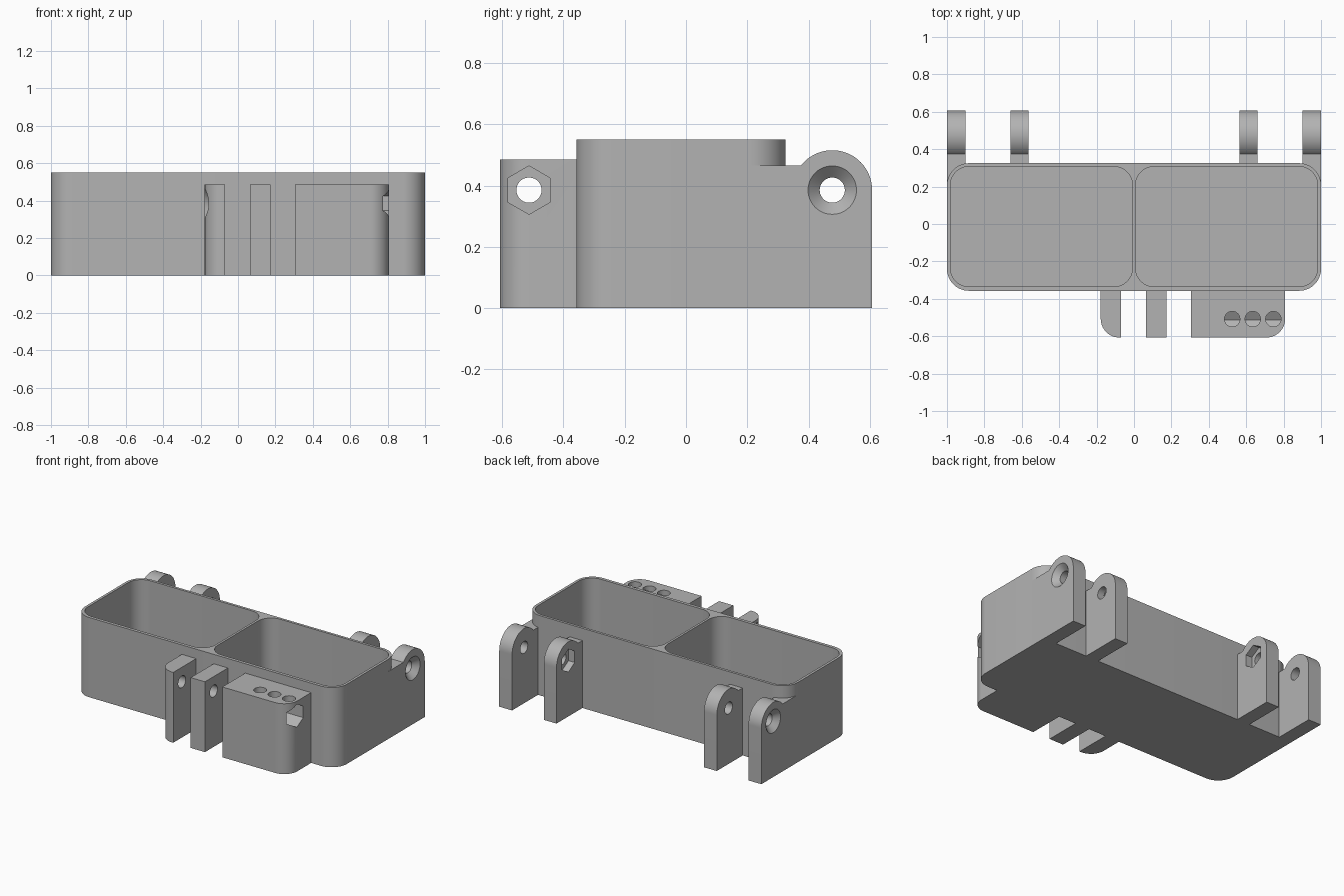
import bpy, bmesh
from math import sin, cos, pi, asin

cube = bpy.data.objects.get("Cube")
if cube:
    bpy.data.objects.remove(cube)

grey = bpy.data.materials.new("plain grey")
grey.use_nodes = True
COLOUR = (0.45, 0.45, 0.45, 1)
grey.diffuse_color = COLOUR
grey.node_tree.nodes["Principled BSDF"].inputs["Base Color"].default_value = COLOUR


def arc(cx, cy, r, a0, a1, n):
    return [(cx + r * cos(a0 + (a1 - a0) * i / n), cy + r * sin(a0 + (a1 - a0) * i / n))
            for i in range(n + 1)]


def ring(cx, cy, r, n=48, start=0):
    return arc(cx, cy, r, start, start + 2 * pi, n)[:-1]


def rounded_rect(x0, x1, y0, y1, radii):
    """Corner radii run from lower left, anticlockwise; zero gives a square corner."""
    corners = [(x0, y0, 1, 1), (x1, y0, -1, 1), (x1, y1, -1, -1), (x0, y1, 1, -1)]
    pts = []
    for k, ((x, y, sx, sy), r) in enumerate(zip(corners, radii)):
        a = pi + k * pi / 2
        pts += arc(x + sx * r, y + sy * r, r, a, a + pi / 2, 16) if r else [(x, y)]
    return pts


def loft(name, axis, a, b, start, end=None):
    """Solid between two matching outlines, along x (outline y, z) or z (outline x, y)."""
    place = (lambda p, t: (t, p[0], p[1])) if axis == "x" else (lambda p, t: (p[0], p[1], t))
    bm = bmesh.new()
    low = [bm.verts.new(place(p, a)) for p in start]
    high = [bm.verts.new(place(p, b)) for p in (end or start)]
    bm.faces.new(low)
    bm.faces.new(high)
    for i in range(len(low)):
        j = (i + 1) % len(low)
        bm.faces.new((low[i], low[j], high[j], high[i]))
    bmesh.ops.recalc_face_normals(bm, faces=bm.faces)
    mesh = bpy.data.meshes.new(name)
    bm.to_mesh(mesh)
    bm.free()
    mesh.materials.append(grey)
    ob = bpy.data.objects.new(name, mesh)
    bpy.context.collection.objects.link(ob)
    return ob


def finish(ob, cutters):
    """Cut the part, then smooth its curved faces."""
    bpy.ops.object.select_all(action="DESELECT")
    ob.select_set(True)
    bpy.context.view_layer.objects.active = ob
    for c in cutters:
        mod = ob.modifiers.new("cut", "BOOLEAN")
        mod.operation, mod.solver, mod.object = "DIFFERENCE", "EXACT", c
        bpy.ops.object.modifier_apply(modifier=mod.name)
    bpy.ops.object.shade_smooth_by_angle(angle=pi / 6)


# Shared sizes
HOLE_Z, HOLE_R, WIDE_R, SINK = 0.385, 0.041, 0.079, 0.037
BACK_Y, FRONT_Y = 0.477, -0.512


def countersink(y, x, side):
    over = 0.01
    wide = WIDE_R + (WIDE_R - HOLE_R) * over / SINK
    return loft("cutter", "x", x - side * SINK, x + side * over,
                ring(y, HOLE_Z, HOLE_R), ring(y, HOLE_Z, wide))


def nut_pocket(y, x0, x1):
    return loft("cutter", "x", x0, x1, ring(y, HOLE_Z, WIDE_R, 6, pi / 6))


# Cutters for the two compartments and the two pin bores
cavities = [loft("cutter", "z", 0.03, 0.7,
                 rounded_rect(*sorted((s * 0.008, s * 0.982)), -0.335, 0.307, [0.1] * 4))
            for s in (-1, 1)]
back_bore = loft("cutter", "x", -1.1, 1.1, ring(BACK_Y, HOLE_Z, HOLE_R))
front_bore = loft("cutter", "x", -1.1, 1.1, ring(FRONT_Y, HOLE_Z, HOLE_R))
cutters = cavities + [back_bore, front_bore]

# Tray with two compartments
tray = loft("tray_body", "z", 0, 0.55, rounded_rect(-1, 1, -0.357, 0.325, [0.117] * 4))
finish(tray, cavities)


# Rounded hinge lugs on the back
def lug_outline(y0):
    r, neck = 0.13, 0.465
    stop = pi - asin((neck - HOLE_Z) / r)
    return [(y0, 0), (BACK_Y + r, 0)] + arc(BACK_Y, HOLE_Z, r, 0, stop, 32) + [(y0, neck)]


for side, word in ((1, "left"), (-1, "right")):
    outer = loft(word + "_outer_hinge_lug", "x", side * 0.902, side, lug_outline(0.2))
    sink = countersink(BACK_Y, side, side)
    finish(outer, cavities + [back_bore, sink])
    inner = loft(word + "_inner_hinge_lug", "x", side * 0.563, side * 0.66, lug_outline(0.315))
    nut = nut_pocket(BACK_Y, side * 0.55, side * 0.61)
    finish(inner, [back_bore, nut])
    cutters += [sink, nut]


# Latch lugs and drilled block on the front
def front_part(name, x0, x1, radii):
    return loft(name, "z", 0, 0.485, rounded_rect(x0, x1, -0.607, -0.345, radii))


sink = countersink(FRONT_Y, -0.178, -1)
finish(front_part("rounded_latch_lug", -0.178, -0.069, [0.1, 0, 0, 0]), [front_bore, sink])
finish(front_part("square_latch_lug", 0.064, 0.173, [0] * 4), [front_bore])
nut = nut_pocket(FRONT_Y, 0.47, 0.83)
drills = [loft("cutter", "z", HOLE_Z, 0.55, ring(x, FRONT_Y + 0.004, HOLE_R))
          for x in (0.525, 0.635, 0.745)]
finish(front_part("drilled_latch_block", 0.305, 0.808, [0, 0.1, 0, 0]),
       [front_bore, nut] + drills)
cutters += [sink, nut] + drills

# Remove the used cutters
for c in cutters:
    bpy.data.objects.remove(c)
